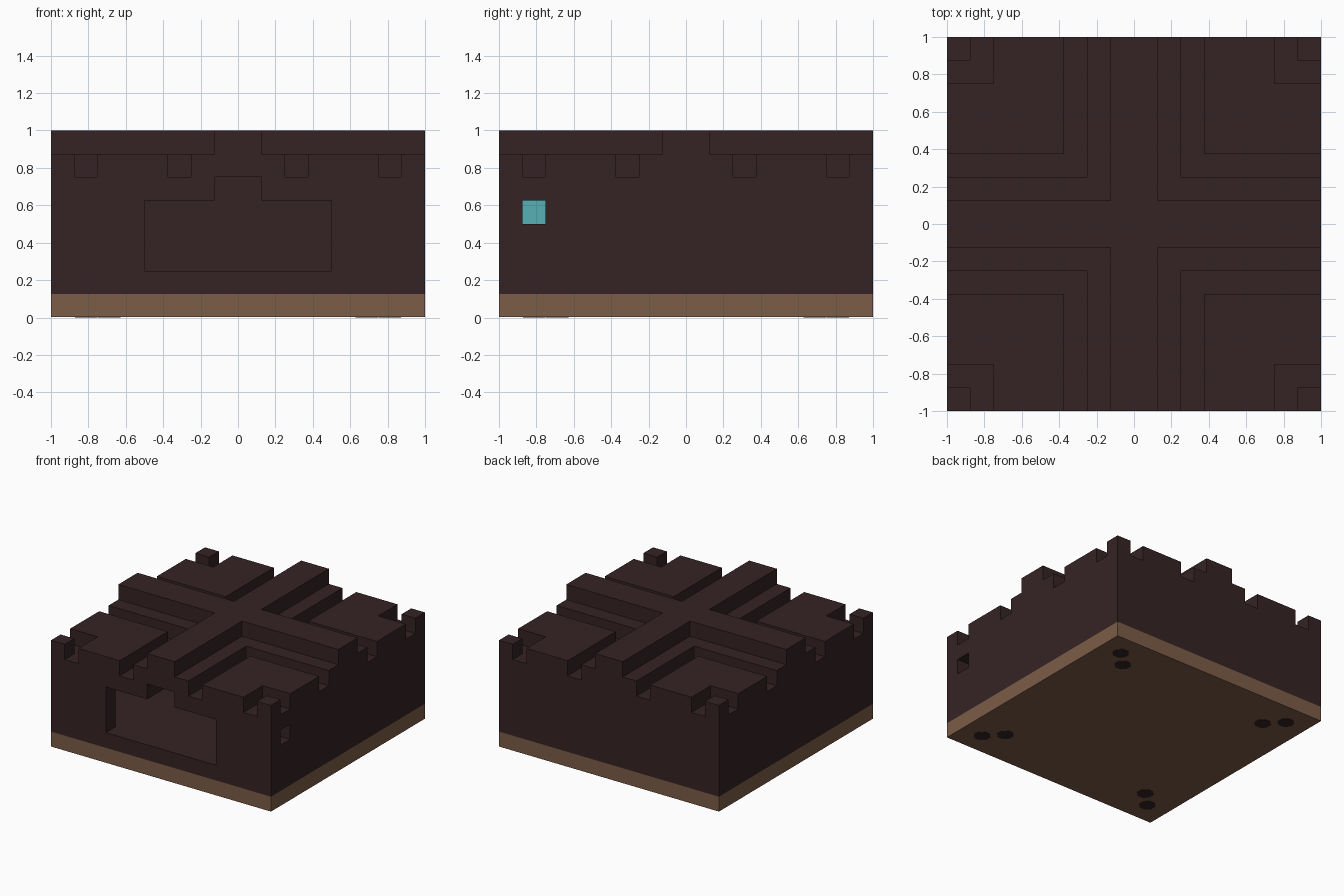
import bpy
import bmesh
import math

cube = bpy.data.objects.get("Cube")
if cube:
    bpy.data.objects.remove(cube, do_unlink=True)

U = 0.125  # one block of the grid
QUADRANTS = [(sx, sy) for sx in (-1, 1) for sy in (-1, 1)]


def material(name, rgb):
    mat = bpy.data.materials.new(name)
    mat.use_nodes = True
    mat.diffuse_color = (*rgb, 1)
    mat.node_tree.nodes["Principled BSDF"].inputs["Base Color"].default_value = (*rgb, 1)
    return mat


DARK = material("dark_maroon", (0.0356, 0.0168, 0.0176))
TAN = material("tan_wood", (0.202, 0.107, 0.0612))
TEAL = material("teal", (0.095, 0.434, 0.462))


def build(name, prisms, mat):
    """Make one object from (outline, bottom, top) prisms measured in blocks."""
    bm = bmesh.new()
    for outline, bottom, top in prisms:
        face = bm.faces.new([bm.verts.new((x * U, y * U, bottom * U)) for x, y in outline])
        moved = bmesh.ops.extrude_face_region(bm, geom=[face])["geom"]
        verts = [v for v in moved if isinstance(v, bmesh.types.BMVert)]
        bmesh.ops.translate(bm, verts=verts, vec=(0, 0, (top - bottom) * U))
    bmesh.ops.recalc_face_normals(bm, faces=bm.faces[:])
    mesh = bpy.data.meshes.new(name)
    bm.to_mesh(mesh)
    bm.free()
    mesh.materials.append(mat)
    obj = bpy.data.objects.new(name, mesh)
    bpy.context.collection.objects.link(obj)
    return obj


def rect(x0, x1, y0, y1):
    return [(x0, y0), (x1, y0), (x1, y1), (x0, y1)]


def angle_band(a, b):
    """L-shaped band between a and b blocks from both centre lines."""
    return [(a, a), (8, a), (8, b), (b, b), (b, 8), (a, 8)]


def in_quadrants(outline, bottom, top):
    return [([(x * sx, y * sy) for x, y in outline], bottom, top) for sx, sy in QUADRANTS]


# Base and chamber floor
build("base", [(rect(-8, 8, -8, 8), 0.02, 1)], TAN)
build("chamber_floor", [(rect(-8, 8, -8, 8), 1, 2)], DARK)

# Walls around the hollow chamber
build("front_wall", [(rect(-8, -4, -8, -7), 2, 5), (rect(4, 8, -8, -7), 2, 5)], DARK)
build("back_wall", [(rect(-7, 7, 7, 8), 2, 6)], DARK)
build("right_wall", [(rect(-8, -7, -7, 8), 2, 6)], DARK)
build("left_wall", [(rect(7, 8, -6, 8), 2, 6), (rect(7, 8, -7, -6), 2, 4)], DARK)

# Teal pane at the back of the small side hole
build("side_pane", [(rect(6.93, 7, -7, -6), 4, 5)], TEAL)

# Roof: ceiling quarters, stepped bands, corner posts and the raised cross
build("ceiling", in_quadrants(rect(1, 8, 1, 8), 5, 6), DARK)
build("roof_steps", in_quadrants(angle_band(1, 2), 6, 7), DARK)
build("roof_plates", in_quadrants(angle_band(3, 6), 6, 7), DARK)
build("corner_posts", in_quadrants(rect(7, 8, 7, 8), 6, 7), DARK)
arms = [(1, 1), (1, 8), (-1, 8), (-1, 1), (-8, 1), (-8, -1),
        (-1, -1), (-1, -8), (1, -8), (1, -1), (8, -1), (8, 1)]
build("roof_cross", [(arms, 6, 8)], DARK)

# Paired studs under each corner
studs = []
for centre in (5.5, 6.5):
    angles = [math.pi / 8 + i * math.pi / 4 for i in range(8)]
    ring = [(centre + 0.52 * math.cos(a), centre + 0.52 * math.sin(a)) for a in angles]
    studs += in_quadrants(ring, 0, 0.07)
build("underside_studs", studs, DARK)
